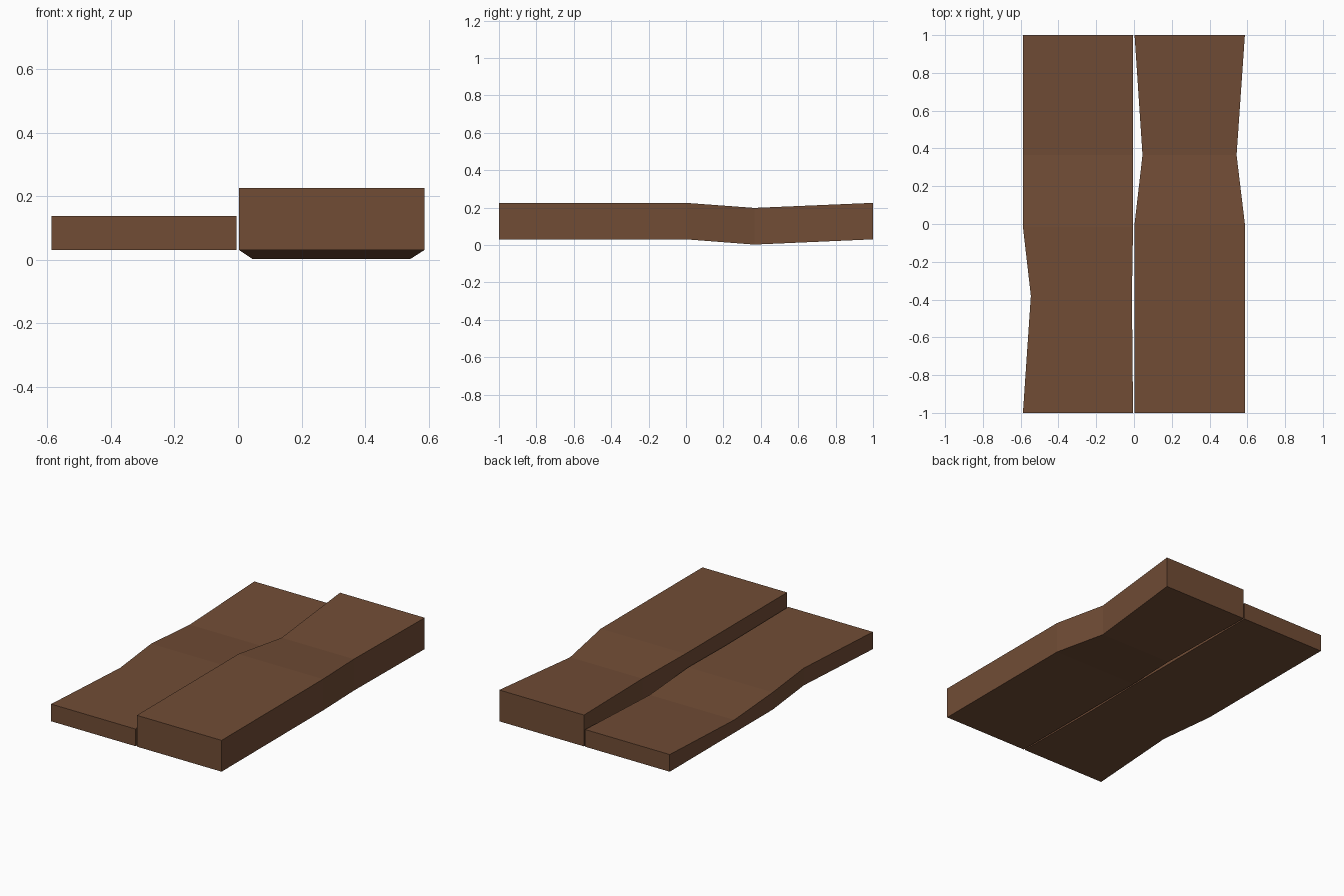
import bpy, bmesh

if "Cube" in bpy.data.objects:
    bpy.data.objects.remove(bpy.data.objects["Cube"])

wood = bpy.data.materials.new("brown wood")
wood.diffuse_color = (0.165, 0.073, 0.036, 1)
wood.use_nodes = True
wood.node_tree.nodes["Principled BSDF"].inputs["Base Color"].default_value = wood.diffuse_color


def plank(name, sections):
    """Loft a board through rectangular sections (y, x_min, x_max, z_bottom, z_top)."""
    bm = bmesh.new()
    rings = []
    for y, x0, x1, z0, z1 in sections:
        corners = [(x0, z0), (x1, z0), (x1, z1), (x0, z1)]
        rings.append([bm.verts.new((x, y, z)) for x, z in corners])
    for a, b in zip(rings, rings[1:]):
        for i in range(4):
            j = (i + 1) % 4
            bm.faces.new((a[i], a[j], b[j], b[i]))
    bm.faces.new(rings[0])
    bm.faces.new(rings[-1])
    bmesh.ops.recalc_face_normals(bm, faces=bm.faces)
    mesh = bpy.data.meshes.new(name)
    bm.to_mesh(mesh)
    bm.free()
    mesh.materials.append(wood)
    obj = bpy.data.objects.new(name, mesh)
    bpy.context.collection.objects.link(obj)
    return obj


# Thick board: pinched on both sides and sagging behind the middle
plank("thick_plank", [
    (-1.0, 0.003, 0.587, 0.03, 0.225),
    (0.0, 0.003, 0.587, 0.03, 0.225),
    (0.365, 0.045, 0.543, 0.002, 0.198),
    (1.0, 0.003, 0.587, 0.03, 0.225),
])

# Thin board: notched outer edge in front, worn top behind
plank("thin_plank", [
    (-1.0, -0.588, -0.005, 0.03, 0.137),
    (-0.38, -0.546, -0.011, 0.03, 0.137),
    (-0.015, -0.588, -0.005, 0.03, 0.137),
    (0.365, -0.588, -0.005, 0.03, 0.110),
    (1.0, -0.588, -0.005, 0.03, 0.137),
])
